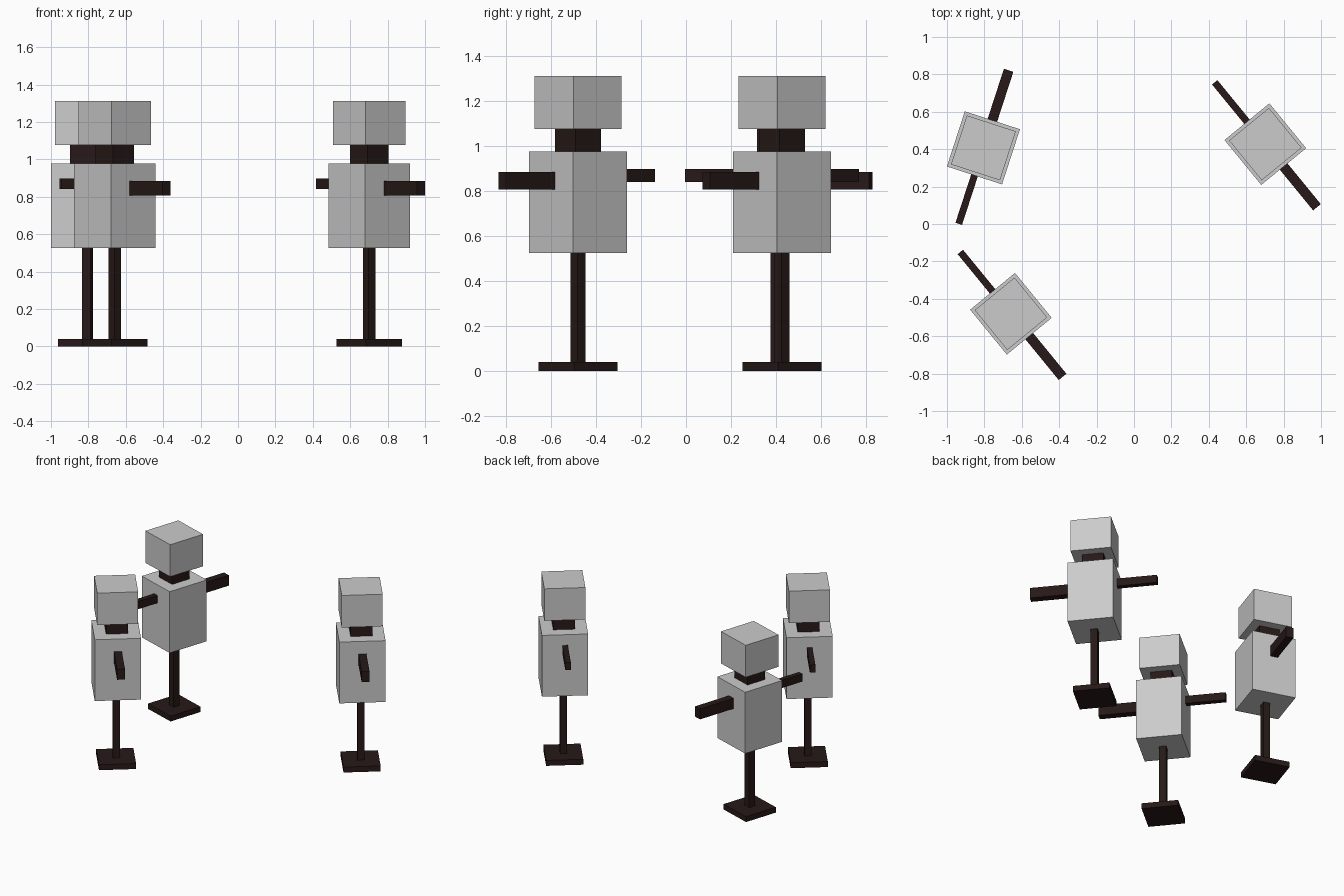
import bpy, math
from mathutils import Matrix

if "Cube" in bpy.data.objects:
    bpy.data.objects.remove(bpy.data.objects["Cube"])

dark = bpy.data.materials.new("dark_wood")
dark.diffuse_color = (0.02, 0.01, 0.009, 1)
dark.use_nodes = True
dark.node_tree.nodes["Principled BSDF"].inputs["Base Color"].default_value = dark.diffuse_color

# part: (x min, x max, depth, z min, z max, is dark); local x runs along the arms
PARTS = {
    "base_plate": (-0.1245, 0.1245, 0.249, 0.0, 0.04, True),
    "post":       (-0.024, 0.024, 0.048, 0.04, 0.525, True),
    "torso":      (-0.155, 0.155, 0.310, 0.525, 0.977, False),
    "neck":       (-0.073, 0.073, 0.146, 0.977, 1.076, True),
    "head":       (-0.1375, 0.1375, 0.275, 1.076, 1.312, False),
    "thick_arm":  (0.155, 0.436, 0.053, 0.808, 0.885, True),
    "thin_arm":   (-0.427, -0.155, 0.037, 0.842, 0.899, True),
}


def box(name, part, place):
    x0, x1, depth, z0, z1, is_dark = part
    bpy.ops.mesh.primitive_cube_add(size=1)
    ob = bpy.context.object
    ob.name = name
    ob.data.transform(Matrix.Translation(((x0 + x1) / 2, 0, (z0 + z1) / 2))
                      @ Matrix.Diagonal((x1 - x0, depth, z1 - z0, 1)))
    ob.matrix_world = place
    if is_dark:
        ob.data.materials.append(dark)


# three identical training dummies: x, y, heading of the thick arm
for i, (x, y, angle) in enumerate([(-0.805, 0.407, 72),
                                   (-0.658, -0.480, -50.7),
                                   (0.702, 0.427, -50.7)], 1):
    place = Matrix.Translation((x, y, 0)) @ Matrix.Rotation(math.radians(angle), 4, 'Z')
    for name, part in PARTS.items():
        box(f"dummy_{i}_{name}", part, place)
